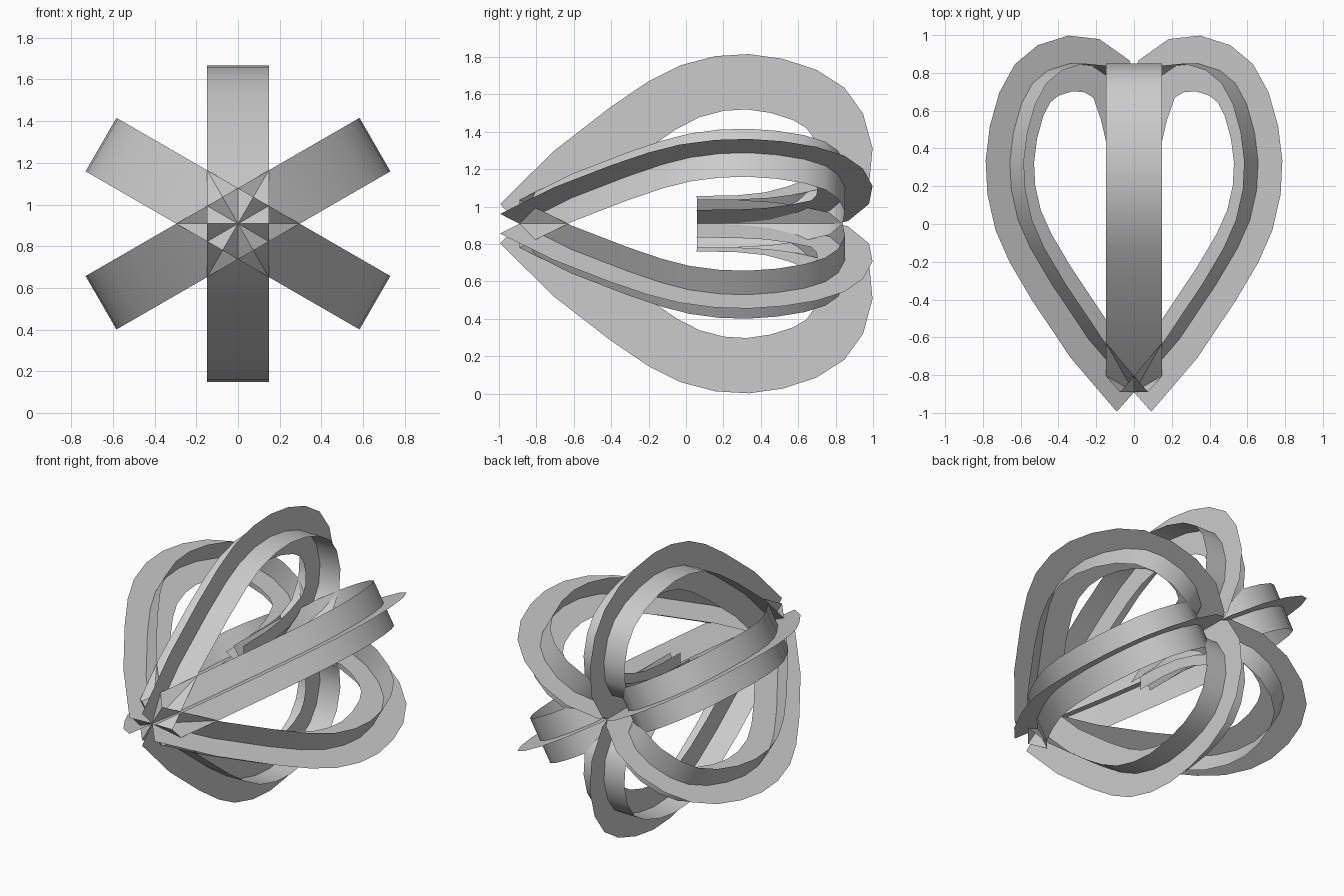
import bpy
import math
from mathutils import Vector

cube = bpy.data.objects.get("Cube")
if cube:
    bpy.data.objects.remove(cube, do_unlink=True)

HALF_WIDTH = 0.148
CENTRE_Z = 0.908
LOBES = 6

# Half-heart centreline as (y, distance from the long axis), tip to cleft
PATH = [Vector(p) for p in (
    (-0.89, 0), (-0.61, 0.277), (-0.315, 0.505), (-0.127, 0.633),
    (0.02, 0.708), (0.18, 0.75), (0.33, 0.759), (0.485, 0.737),
    (0.634, 0.689), (0.745, 0.62), (0.813, 0.525), (0.85, 0.39),
    (0.838, 0.257), (0.768, 0.139), (0.6, 0.062), (0.45, 0.022),
    (0.28, 0.004), (0.06, 0))]

grey = bpy.data.materials.new("plain_grey")
grey.use_nodes = True
colour = (0.6, 0.6, 0.6, 1)
grey.diffuse_color = colour
grey.node_tree.nodes["Principled BSDF"].inputs["Base Color"].default_value = colour


def normals(path):
    """Unit normal at each path point, from its neighbouring segments."""
    result = []
    for i in range(len(path)):
        before = path[i] - path[i - 1] if i else path[1] - path[0]
        after = path[i + 1] - path[i] if i < len(path) - 1 else before
        t = (before.normalized() + after.normalized()).normalized()
        result.append(Vector((-t.y, t.x)))
    return result


def sheet(name, left, right, angle):
    """Ribbon between two edges, turned about the long axis."""
    verts = [p for pair in zip(left, right) for p in pair]
    faces = [(2 * i, 2 * i + 1, 2 * i + 3, 2 * i + 2) for i in range(len(left) - 1)]
    mesh = bpy.data.meshes.new(name)
    mesh.from_pydata(verts, [], faces)
    mesh.materials.append(grey)
    obj = bpy.data.objects.new(name, mesh)
    bpy.context.collection.objects.link(obj)
    obj.location.z = CENTRE_Z
    obj.rotation_euler.y = angle
    obj.select_set(True)
    bpy.context.view_layer.objects.active = obj


bpy.ops.object.select_all(action='DESELECT')
offsets = [n * HALF_WIDTH for n in normals(PATH)]
for k in range(LOBES):
    angle = k * math.tau / LOBES
    # Flat heart-shaped strip lying in the lobe's plane
    sheet(f"flat_strip_{k + 1}",
          [(0, *(p + o)) for p, o in zip(PATH, offsets)],
          [(0, *(p - o)) for p, o in zip(PATH, offsets)], angle)
    # Curved band crossing the strip at right angles
    sheet(f"cross_band_{k + 1}",
          [(-HALF_WIDTH, *p) for p in PATH],
          [(HALF_WIDTH, *p) for p in PATH], angle)

bpy.ops.object.shade_smooth_by_angle(angle=math.radians(35))
bpy.ops.object.select_all(action='DESELECT')
